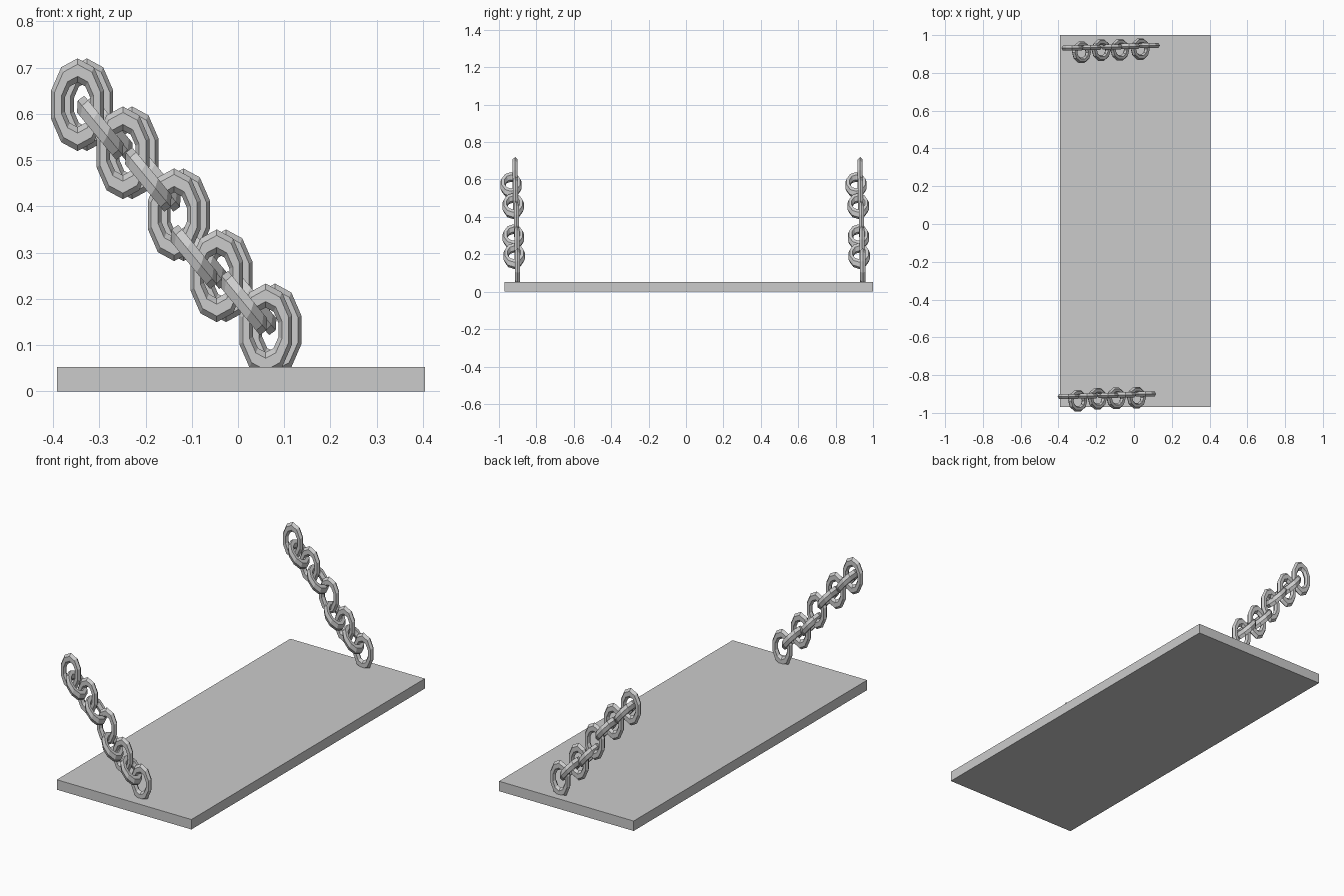
import bpy, bmesh, math
from mathutils import Matrix, Vector

if "Cube" in bpy.data.objects:
    bpy.data.objects.remove(bpy.data.objects["Cube"])

MAJOR, MINOR = 10, 6
R, TUBE = 0.0445, 0.0155
STRETCH = 1.67


def add_link(bm, centre, rotation):
    """Low-poly ring, rotated, then stretched vertically."""
    m = Matrix.Translation(Vector(centre)) @ Matrix.Diagonal((1, 1, STRETCH, 1)) @ rotation
    rings = []
    for i in range(MAJOR):
        a = 2 * math.pi * i / MAJOR
        ring = []
        for j in range(MINOR):
            b = 2 * math.pi * j / MINOR
            d = R + TUBE * math.cos(b)
            ring.append(bm.verts.new(m @ Vector((d * math.cos(a), d * math.sin(a), TUBE * math.sin(b)))))
        rings.append(ring)
    for i in range(MAJOR):
        p, q = rings[i], rings[(i + 1) % MAJOR]
        for j in range(MINOR):
            k = (j + 1) % MINOR
            bm.faces.new((p[j], q[j], q[k], p[k]))


# Upright links face the front; cross links slope down to the right
upright_rot = Matrix.Rotation(math.radians(90), 4, 'X') @ Matrix.Rotation(math.radians(90), 4, 'Z')
cross_rot = Matrix.Rotation(math.radians(36), 4, 'Y')
upright = [(-0.347, -0.914, 0.620), (-0.249, -0.911, 0.516), (-0.138, -0.907, 0.382),
           (-0.046, -0.904, 0.250), (0.060, -0.900, 0.133)]
cross = [(-0.298, -0.936, 0.570), (-0.194, -0.924, 0.458),
         (-0.095, -0.923, 0.291), (0.013, -0.919, 0.191)]

bm = bmesh.new()
for c in upright:
    add_link(bm, c, upright_rot)
for c in cross:
    add_link(bm, c, cross_rot)
bmesh.ops.recalc_face_normals(bm, faces=bm.faces)
mesh = bpy.data.meshes.new("chain")
bm.to_mesh(mesh)
bm.free()

# Two identical chains, one at each end
for name, offset in (("front_chain", (0, 0, 0)), ("back_chain", (0.02, 1.845, 0))):
    chain = bpy.data.objects.new(name, mesh)
    chain.location = offset
    bpy.context.collection.objects.link(chain)

# Board
bpy.ops.mesh.primitive_cube_add(size=1, location=(0.0065, 0.015, 0.0265))
board = bpy.context.object
board.name = "board"
board.scale = (0.795, 1.97, 0.053)
